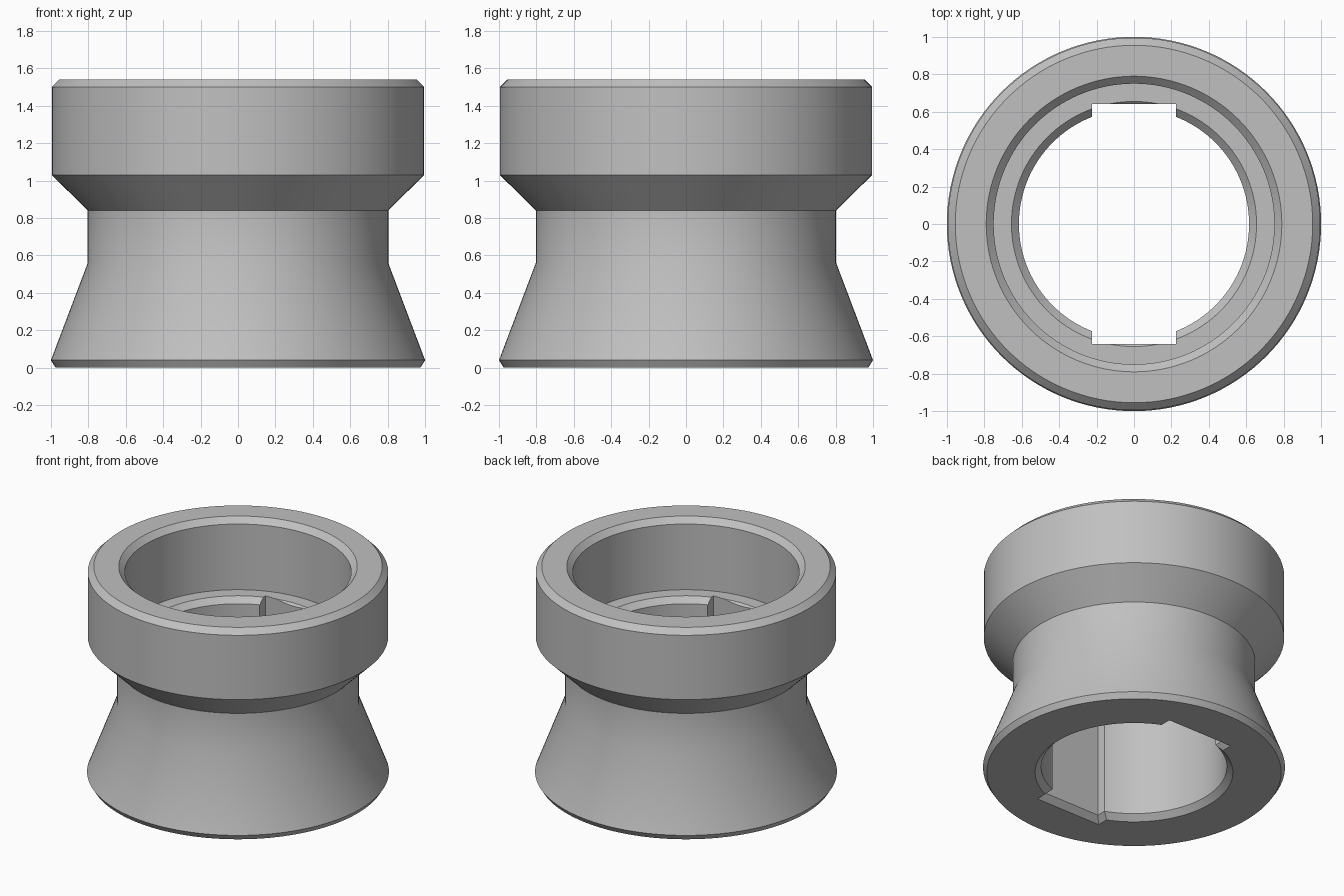
import bpy, bmesh, math

cube = bpy.data.objects.get("Cube")
if cube:
    bpy.data.objects.remove(cube, do_unlink=True)

grey = bpy.data.materials.new("plain grey")
grey.use_nodes = True
grey.diffuse_color = (0.53, 0.53, 0.53, 1)
grey.node_tree.nodes["Principled BSDF"].inputs["Base Color"].default_value = grey.diffuse_color


def add_object(name, bm):
    bmesh.ops.recalc_face_normals(bm, faces=bm.faces)
    mesh = bpy.data.meshes.new(name)
    bm.to_mesh(mesh)
    bm.free()
    mesh.materials.append(grey)
    obj = bpy.data.objects.new(name, mesh)
    bpy.context.collection.objects.link(obj)
    return obj


def loft(rings, close_ends):
    """Join rings of points; either cap the ends or close the last ring to the first."""
    bm = bmesh.new()
    loops = [[bm.verts.new(p) for p in ring] for ring in rings]
    pairs = list(zip(loops, loops[1:]))
    if close_ends:
        bm.faces.new(loops[0])
        bm.faces.new(loops[-1])
    else:
        pairs.append((loops[-1], loops[0]))
    for a, b in pairs:
        n = len(a)
        for i in range(n):
            j = (i + 1) % n
            bm.faces.new((a[i], a[j], b[j], b[i]))
    return bm


# Turned collar: outside from the foot up, then the counterbore and bore down
OUTSIDE = [(0.975, 0), (1, 0.04), (0.803, 0.56), (0.803, 0.84),
           (0.995, 1.03), (0.995, 1.5), (0.955, 1.54)]
INSIDE = [(0.79, 1.54), (0.75, 1.5), (0.75, 1.02), (0.655, 1.02),
          (0.615, 0.98), (0.615, 0.04), (0.655, 0)]
SIDES = 128
angles = [2 * math.pi * i / SIDES for i in range(SIDES)]
collar = add_object("collar", loft(
    [[(r * math.cos(a), r * math.sin(a), z) for a in angles] for r, z in OUTSIDE + INSIDE],
    False))

# Keyway cutter: straight slot that flares at the foot
rings = []
for grow, z in [(0.08, -0.04), (0, 0.04), (0, 1.2)]:
    x, y = 0.225 + grow, 0.64 + grow
    rings.append([(-x, -y, z), (x, -y, z), (x, y, z), (-x, y, z)])
cutter = add_object("keyway_cutter", loft(rings, True))
cutter.hide_render = True

# Cut both keyways
cut = collar.modifiers.new("keyways", "BOOLEAN")
cut.operation = "DIFFERENCE"
cut.solver = "EXACT"
cut.object = cutter
bpy.ops.object.select_all(action="DESELECT")
bpy.context.view_layer.objects.active = collar
collar.select_set(True)
bpy.ops.object.modifier_apply(modifier=cut.name)
bpy.data.objects.remove(cutter, do_unlink=True)

# Smooth round walls, crisp chamfers
bpy.ops.object.shade_smooth_by_angle(angle=math.radians(30))
